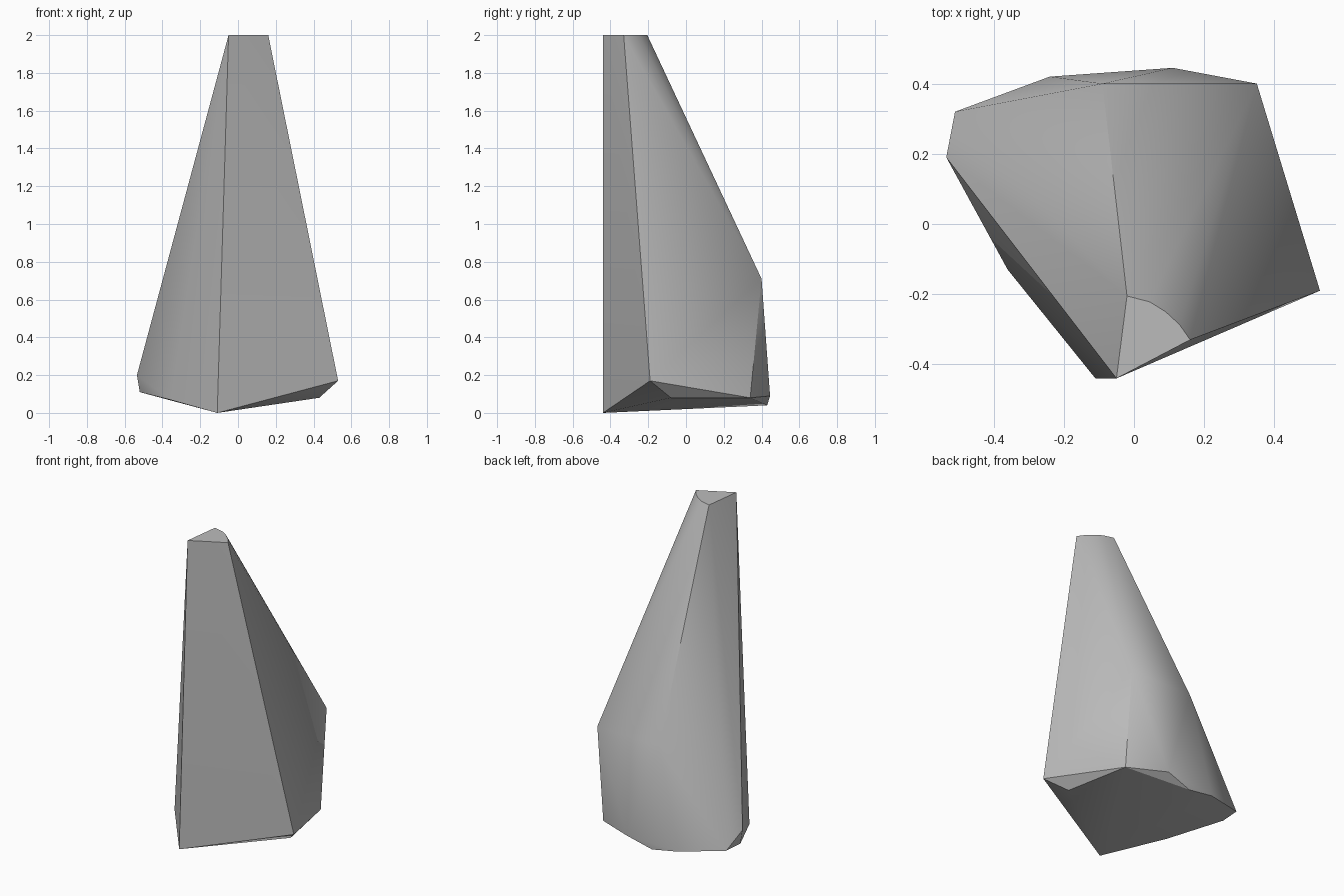
import bpy, bmesh, math

cube = bpy.data.objects.get("Cube")
if cube:
    bpy.data.objects.remove(cube, do_unlink=True)

# Stone colour
stone = bpy.data.materials.new("stone grey")
stone.use_nodes = True
grey = (0.5, 0.5, 0.5, 1.0)
stone.diffuse_color = grey
stone.node_tree.nodes["Principled BSDF"].inputs["Base Color"].default_value = grey

# Flat tip with one rounded corner
tip = [(-0.05, -0.44), (-0.02, -0.205), (0.045, -0.222),
       (0.09, -0.25), (0.13, -0.287), (0.16, -0.33)]
corners = [(x, y, 2.0) for x, y in tip]

# Shoulder ridge at the back
corners += [(0.35, 0.40, 0.71), (-0.09, 0.40, 0.70)]

# Chipped foot, going round from the front
corners += [(-0.11, -0.44, 0.0), (0.53, -0.19, 0.17), (0.43, -0.08, 0.08),
            (0.35, 0.34, 0.08), (0.11, 0.445, 0.09), (-0.06, 0.43, 0.04),
            (-0.24, 0.42, 0.07), (-0.51, 0.32, 0.11), (-0.52, 0.19, 0.11),
            (-0.535, 0.19, 0.20), (-0.36, -0.13, 0.07)]

# Wrap the corners into one solid shard
bm = bmesh.new()
for c in corners:
    bm.verts.new(c)
hull = bmesh.ops.convex_hull(bm, input=bm.verts)
loose = [v for v in bm.verts if not v.link_faces]
bmesh.ops.delete(bm, geom=loose, context='VERTS')
bmesh.ops.dissolve_limit(bm, angle_limit=math.radians(1),
                         verts=bm.verts, edges=bm.edges)
bmesh.ops.recalc_face_normals(bm, faces=bm.faces)
mesh = bpy.data.meshes.new("rock_shard")
bm.to_mesh(mesh)
bm.free()
mesh.materials.append(stone)

shard = bpy.data.objects.new("rock_shard", mesh)
bpy.context.collection.objects.link(shard)

# Soft facets, sharp main edges
bpy.ops.object.select_all(action='DESELECT')
shard.select_set(True)
bpy.context.view_layer.objects.active = shard
bpy.ops.object.shade_smooth_by_angle(angle=math.radians(30))
